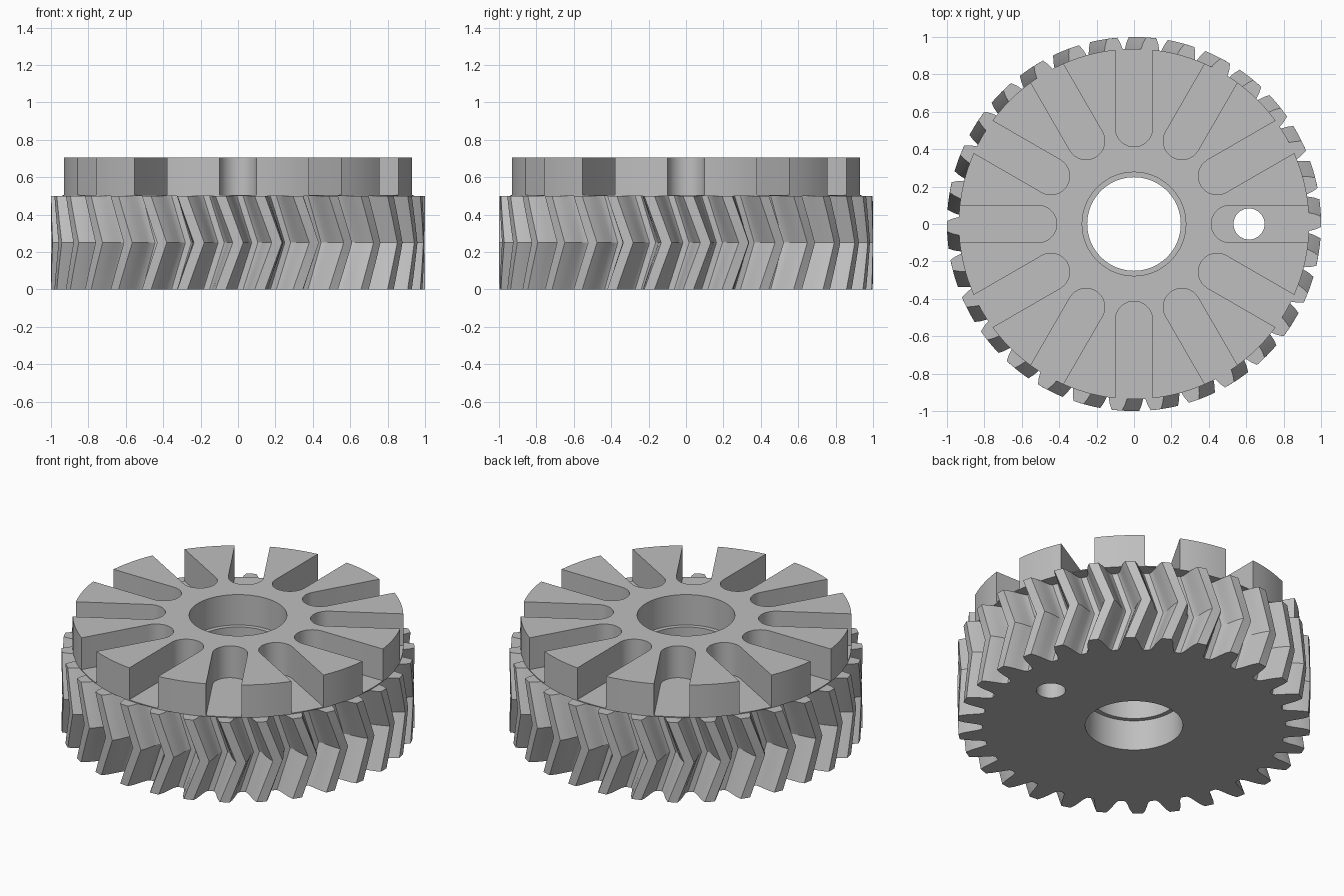
import bpy
import bmesh
import math
from math import cos, sin, pi, radians
from mathutils import Matrix

cube = bpy.data.objects.get("Cube")
if cube:
    bpy.data.objects.remove(cube, do_unlink=True)

TEETH = 30
SLOTS = 12
GEAR_TOP = 0.5
FLOOR = 0.506
TOP = 0.705
TWIST = radians(5.3)
DISC_R = 0.937

# Single grey material
grey = bpy.data.materials.new("grey")
grey.use_nodes = True
colour = (0.52, 0.52, 0.52, 1)
grey.diffuse_color = colour
grey.node_tree.nodes["Principled BSDF"].inputs["Base Color"].default_value = colour


def polar(r, a):
    return (r * cos(a), r * sin(a))


def circle(r, n=96, x=0.0):
    return [(x + r * cos(2 * pi * i / n), r * sin(2 * pi * i / n)) for i in range(n)]


def loft(bm, rings):
    """Closed solid through a stack of (points, z) rings."""
    loops = [[bm.verts.new((x, y, z)) for x, y in pts] for pts, z in rings]
    n = len(loops[0])
    for low, high in zip(loops, loops[1:]):
        for i in range(n):
            j = (i + 1) % n
            bm.faces.new((low[i], low[j], high[j], high[i]))
    bm.faces.new(loops[0][::-1])
    bm.faces.new(loops[-1])
    return [v for loop in loops for v in loop]


def make(name, bm):
    bmesh.ops.recalc_face_normals(bm, faces=bm.faces)
    mesh = bpy.data.meshes.new(name)
    bm.to_mesh(mesh)
    bm.free()
    mesh.materials.append(grey)
    obj = bpy.data.objects.new(name, mesh)
    bpy.context.collection.objects.link(obj)
    return obj


def prism(name, pts, z0, z1):
    bm = bmesh.new()
    loft(bm, [(pts, z0), (pts, z1)])
    return make(name, bm)


def cut(obj, cutters):
    """Subtract the cutters and bake the result."""
    for c in cutters:
        mod = obj.modifiers.new("cut", 'BOOLEAN')
        mod.operation = 'DIFFERENCE'
        mod.solver = 'EXACT'
        mod.object = c
    bpy.context.view_layer.update()
    graph = bpy.context.evaluated_depsgraph_get()
    mesh = bpy.data.meshes.new_from_object(obj.evaluated_get(graph))
    obj.modifiers.clear()
    obj.data = mesh


# Tooth outline: radius and half angle in degrees, root to tip
flank = [(0.86, 4.9), (0.873, 4.2), (0.9, 3.6), (0.937, 3.0), (0.97, 2.4), (1.0, 1.6)]


def gear_ring(turn):
    pts = []
    for t in range(TEETH):
        mid = pi / 2 + turn + 2 * pi * t / TEETH
        pts += [polar(r, mid - radians(a)) for r, a in flank]
        pts += [polar(r, mid + radians(a)) for r, a in reversed(flank)]
    return pts


# Herringbone gear body, turned furthest at mid height
bm = bmesh.new()
steps = 8
rings = []
for s in range(steps + 1):
    f = s / steps
    rings.append((gear_ring(-TWIST * abs(2 * f - 1)), GEAR_TOP * f))
loft(bm, rings)
gear = make("herringbone_gear", bm)

# Slotted disc on top of the gear
disc = prism("slotted_disc", circle(DISC_R, 120), GEAR_TOP, TOP)

# Radial slots with round inner ends
slot_r, slot_in = 0.1, 0.513
outline = [(1.1, slot_r)]
for i in range(17):
    x, y = polar(slot_r, pi / 2 + pi * i / 16)
    outline.append((slot_in + x, y))
outline.append((1.1, -slot_r))
bm = bmesh.new()
for k in range(SLOTS):
    verts = loft(bm, [(outline, FLOOR), (outline, TOP + 0.1)])
    bmesh.ops.rotate(bm, verts=verts, cent=(0, 0, 0),
                     matrix=Matrix.Rotation(2 * pi * k / SLOTS, 3, 'Z'))
slots = make("slot_cutter", bm)

# Bore with a wider pocket at each end, and the small pin hole
bore = prism("bore_cutter", circle(0.25), -0.1, TOP + 0.1)
pocket_low = prism("lower_pocket_cutter", circle(0.277), -0.1, 0.19)
pocket_high = prism("upper_pocket_cutter", circle(0.277), TOP - 0.19, TOP + 0.1)
pin_hole = prism("pin_hole_cutter", circle(0.083, 40, 0.615), -0.1, TOP + 0.1)

cut(gear, [bore, pocket_low, pin_hole])
cut(disc, [slots, bore, pocket_high, pin_hole])
for c in (slots, bore, pocket_low, pocket_high, pin_hole):
    bpy.data.objects.remove(c, do_unlink=True)

# Smooth the round walls, keep the edges sharp
for obj in (gear, disc):
    bpy.ops.object.select_all(action='DESELECT')
    obj.select_set(True)
    bpy.context.view_layer.objects.active = obj
    bpy.ops.object.shade_smooth_by_angle(angle=radians(25))
